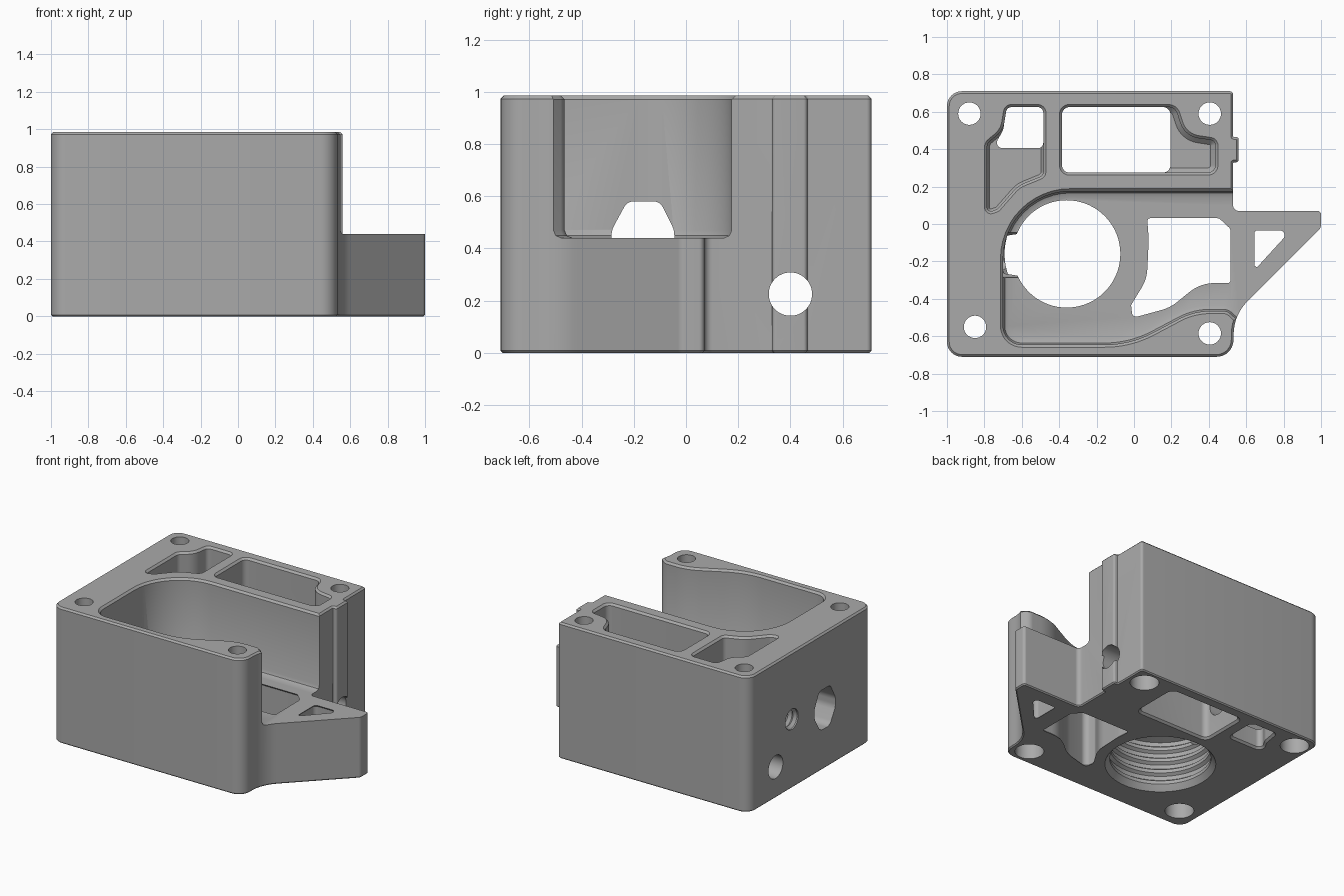
import bpy, bmesh, math
from mathutils import Vector

if "Cube" in bpy.data.objects:
    bpy.data.objects.remove(bpy.data.objects["Cube"])

metal = bpy.data.materials.new("machined grey")
metal.use_nodes = True
metal.diffuse_color = (0.4, 0.4, 0.4, 1)
metal.node_tree.nodes["Principled BSDF"].inputs["Base Color"].default_value = (0.4, 0.4, 0.4, 1)


def rounded(corners, steps=8):
    """Counter-clockwise outline from (x, y, radius) corners."""
    out = []
    for i, (x, y, r) in enumerate(corners):
        p = Vector((x, y))
        u = Vector(corners[i - 1][:2]) - p
        v = Vector(corners[(i + 1) % len(corners)][:2]) - p
        half = u.angle(v) / 2
        if r == 0:
            out.append(p)
            continue
        d = min(r / math.tan(half), 0.49 * u.length, 0.49 * v.length)
        u.normalize()
        v.normalize()
        c = p + (u + v).normalized() * d / math.cos(half)
        a, b = p + u * d - c, p + v * d - c
        start = math.atan2(a.y, a.x)
        turn = (math.atan2(b.y, b.x) - start + math.pi) % math.tau - math.pi
        for k in range(steps + 1):
            t = start + turn * k / steps
            out.append(c + a.length * Vector((math.cos(t), math.sin(t))))
    return out


def circle(x, y, r, n=48):
    return [Vector((x + r * math.cos(math.tau * k / n), y + r * math.sin(math.tau * k / n)))
            for k in range(n)]


def grow(pts, amount):
    """Offset an outline outwards."""
    out = []
    for i, p in enumerate(pts):
        e = (p - pts[i - 1]).normalized()
        f = (pts[(i + 1) % len(pts)] - p).normalized()
        n, m = Vector((e.y, -e.x)), Vector((f.y, -f.x))
        out.append(p + (n + m) * amount / max(1 + n.dot(m), 0.3))
    return out


def loft(name, pts, levels, along_x=False):
    """Solid through (height, offset) levels of one outline."""
    bm = bmesh.new()
    rings = []
    for h, off in levels:
        ring = grow(pts, off) if off else pts
        rings.append([bm.verts.new((h, p.x, p.y) if along_x else (p.x, p.y, h)) for p in ring])
    n = len(pts)
    for lo, hi in zip(rings, rings[1:]):
        for i in range(n):
            bm.faces.new((lo[i - 1], lo[i], hi[i], hi[i - 1]))
    bm.faces.new(rings[0][::-1])
    bm.faces.new(rings[-1])
    bmesh.ops.recalc_face_normals(bm, faces=bm.faces)
    mesh = bpy.data.meshes.new(name)
    bm.to_mesh(mesh)
    bm.free()
    ob = bpy.data.objects.new(name, mesh)
    bpy.context.collection.objects.link(ob)
    mesh.materials.append(metal)
    return ob


TOP, LEDGE, SHELF, C = 0.985, 0.44, 0.4, 0.014


def rim(z):
    """Chamfered opening levels at an upper surface."""
    return [(z - C, 0), (z, C), (z + 0.01, C + 0.01)]


FOOT = [(-0.01, C + 0.01), (0, C), (C, 0)]

# Housing with low side ledge and guide rail
housing = loft("housing", rounded([
    (-1, -0.71, 0.08), (0.53, -0.71, 0.09), (0.535, -0.485, 0.25), (1, -0.02, 0.04),
    (1, 0.07, 0.02), (0.53, 0.07, 0.03), (0.53, 0.33, 0.005), (0.56, 0.33, 0.015),
    (0.56, 0.465, 0.015), (0.53, 0.465, 0.005), (0.53, 0.71, 0.018), (-1, 0.71, 0.08)]),
    [(0, -0.008), (0.008, 0), (TOP - 0.012, 0), (TOP, -0.012)])


def cut(pts, levels, along_x=False):
    cutter = loft("cutter", pts, levels, along_x)
    cutter.hide_render = True
    mod = housing.modifiers.new("cut", 'BOOLEAN')
    mod.operation = 'DIFFERENCE'
    mod.solver = 'EXACT'
    mod.object = cutter
    bpy.context.view_layer.objects.active = housing
    bpy.ops.object.modifier_apply(modifier=mod.name)
    mesh = cutter.data
    bpy.data.objects.remove(cutter)
    bpy.data.meshes.remove(mesh)


# Main chamber, open over the ledge, with filleted floor
cut(rounded([
    (-0.7, -0.645, 0.1), (-0.02, -0.645, 0.55), (0.32, -0.465, 0.55), (0.5, -0.465, 0.06),
    (0.56, -0.52, 0), (1.2, -0.52, 0), (1.2, 0.175, 0), (-0.7, 0.175, 0.36)], 12),
    [(LEDGE, -0.03), (LEDGE + 0.009, -0.009), (LEDGE + 0.03, 0)] + rim(TOP))

# Threaded bore below the chamber floor
thread = [(-0.01, 0.085), (0.02, 0.06)]
for k in range(4):
    z = 0.04 + k * 0.085
    thread += [(z, 0.045), (z + 0.025, 0.045), (z + 0.04, 0.065), (z + 0.07, 0.065)]
cut(circle(-0.36, -0.16, 0.287, 72), thread + [(0.385, 0), (0.5, 0)])

# Ledge pockets
cut(rounded([
    (0.055, 0.045, 0.03), (0.46, 0.045, 0.04), (0.53, -0.02, 0.04), (0.53, -0.33, 0.03),
    (0.36, -0.33, 0.2), (0.2, -0.46, 0.25), (-0.02, -0.52, 0.04), (-0.03, -0.43, 0.03),
    (0.055, -0.29, 0.2), (0.065, -0.08, 0.2)]), FOOT + rim(LEDGE))
cut(rounded([(0.63, -0.02, 0.03), (0.87, -0.02, 0.04), (0.66, -0.25, 0.03),
             (0.63, -0.23, 0.02)]), FOOT + rim(LEDGE))

# Wide rear pocket: shelf part, then through part
cut(rounded([
    (-0.385, 0.275, 0.04), (0.435, 0.275, 0.04), (0.435, 0.445, 0.03), (0.27, 0.47, 0.12),
    (0.22, 0.625, 0.05), (-0.385, 0.625, 0.04)]),
    [(SHELF, -0.025), (SHELF + 0.025, 0)] + rim(TOP))
cut(rounded([(-0.385, 0.275, 0.04), (0.195, 0.275, 0.04), (0.195, 0.625, 0.04),
             (-0.385, 0.625, 0.04)]), FOOT + [(0.6, 0)])

# Small rear pocket: shelf part, then through part
cut(rounded([
    (-0.785, 0.06, 0.05), (-0.73, 0.08, 0.02), (-0.62, 0.205, 0.15), (-0.485, 0.26, 0.03),
    (-0.485, 0.625, 0.03), (-0.68, 0.625, 0.03), (-0.7, 0.5, 0.12), (-0.785, 0.43, 0.04)]),
    [(SHELF, -0.012), (SHELF + 0.02, 0)] + rim(TOP))
cut(rounded([(-0.755, 0.405, 0.03), (-0.485, 0.405, 0.03), (-0.485, 0.625, 0.03),
             (-0.68, 0.625, 0.03), (-0.7, 0.5, 0.1)]), FOOT + [(0.5, 0)])

# Corner screw holes with counterbores underneath
for x, y in ((-0.88, 0.59), (0.405, 0.59), (-0.85, -0.55), (0.405, -0.585)):
    cut(circle(x, y, 0.06, 32), [(-0.05, 0.035), (0.2, 0.035), (0.2001, 0), (1.1, 0)])

# Cross hole through the rear, wall slot and small threaded port
cut(circle(0.4, 0.225, 0.083), [(-1.1, 0), (0.7, 0)], True)
cut(rounded([(-0.22, 0.29, 0.06), (-0.11, 0.29, 0.06), (-0.045, 0.4, 0.08), (-0.045, 0.47, 0.08),
             (-0.1, 0.58, 0.04), (-0.225, 0.58, 0.04), (-0.285, 0.47, 0.08),
             (-0.285, 0.4, 0.08)]), [(-1.1, 0), (-0.62, 0)], True)
port = [(-1.1, 0.012)]
for k in range(6):
    port += [(-0.99 + k * 0.04, 0.012), (-0.97 + k * 0.04, -0.006)]
cut(circle(0.215, 0.5, 0.062, 32), port + [(-0.74, -0.006)], True)

bpy.ops.object.select_all(action='DESELECT')
housing.select_set(True)
bpy.context.view_layer.objects.active = housing
bpy.ops.object.shade_smooth_by_angle(angle=math.radians(30))
